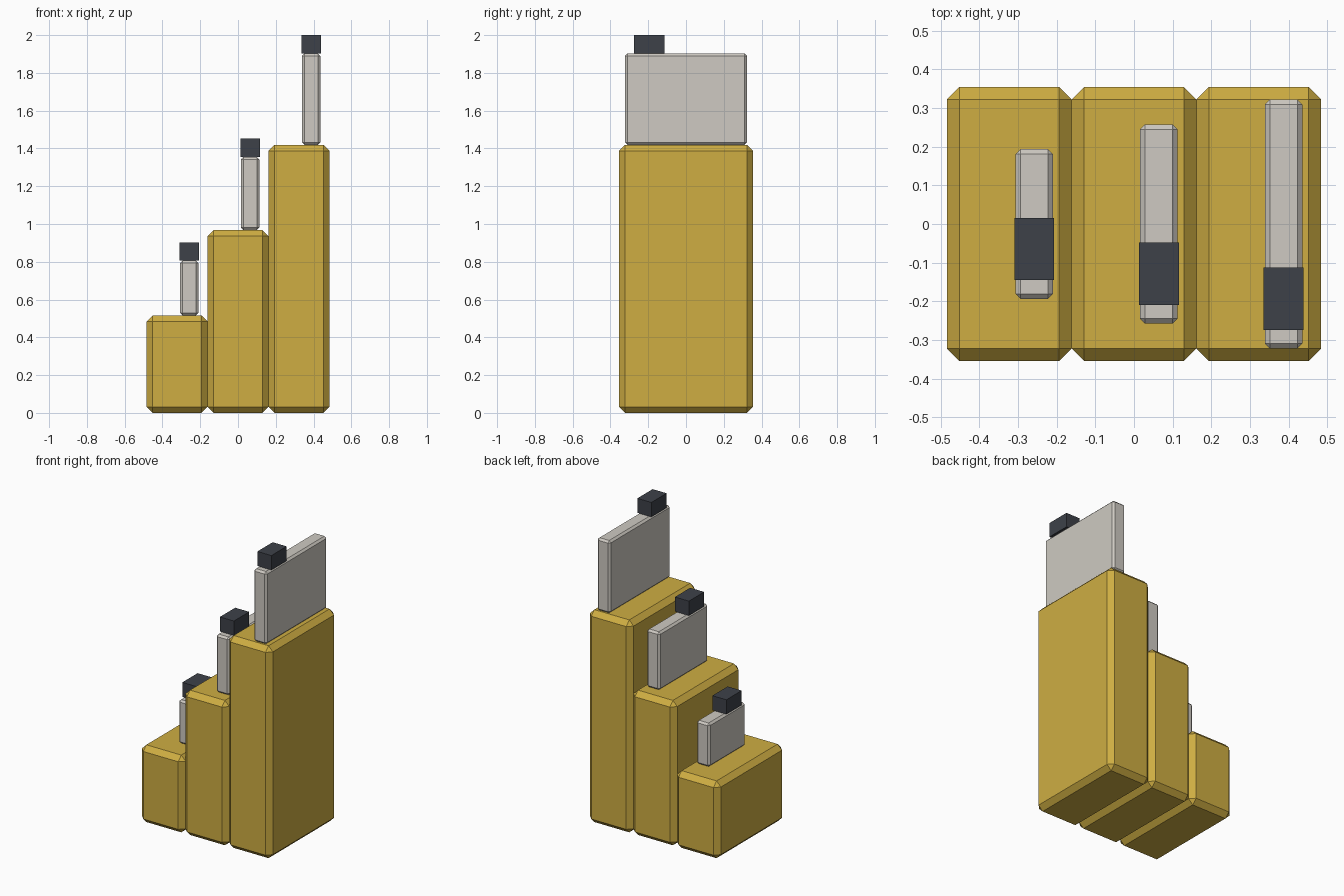
import bpy

if "Cube" in bpy.data.objects:
    bpy.data.objects.remove(bpy.data.objects["Cube"], do_unlink=True)

UNIT = 1 / 3.1  # width of one block


def material(name, rgb):
    mat = bpy.data.materials.new(name)
    mat.use_nodes = True
    color = (*rgb, 1.0)
    mat.diffuse_color = color
    mat.node_tree.nodes["Principled BSDF"].inputs["Base Color"].default_value = color
    return mat


gold = material("gold", (0.62, 0.42, 0.055))
pale_grey = material("pale_grey", (0.62, 0.59, 0.54))
charcoal = material("charcoal", (0.047, 0.053, 0.066))


def box(name, size, x, y, bottom, mat, bevel=0):
    """Box standing on the given height, with optional chamfered edges."""
    bpy.ops.mesh.primitive_cube_add(size=1, location=[v * UNIT for v in (x, y, bottom + size[2] / 2)])
    obj = bpy.context.object
    obj.name = name
    obj.scale = [v * UNIT for v in size]
    bpy.ops.object.transform_apply(location=False, rotation=False, scale=True)
    obj.data.materials.append(mat)
    if bevel:
        mod = obj.modifiers.new("chamfer", "BEVEL")
        mod.width = bevel * UNIT
        mod.segments = 1
    return obj


# Three rising steps, each with an upright slab and a small cap
for i, label in enumerate(("low", "middle", "tall")):
    x = i - 1
    height = 1.6 + 1.4 * i
    slab_height = 0.9 + 0.3 * i
    box(label + "_block", (1, 2.2, height), x, 0, 0, gold, 0.1)
    box(label + "_slab", (0.3, 1.2 + 0.4 * i, slab_height), x + 0.2, 0, height, pale_grey, 0.04)
    box(label + "_cap", (0.32, 0.5, 0.3), x + 0.2, -0.2 * (i + 1), height + slab_height, charcoal)
